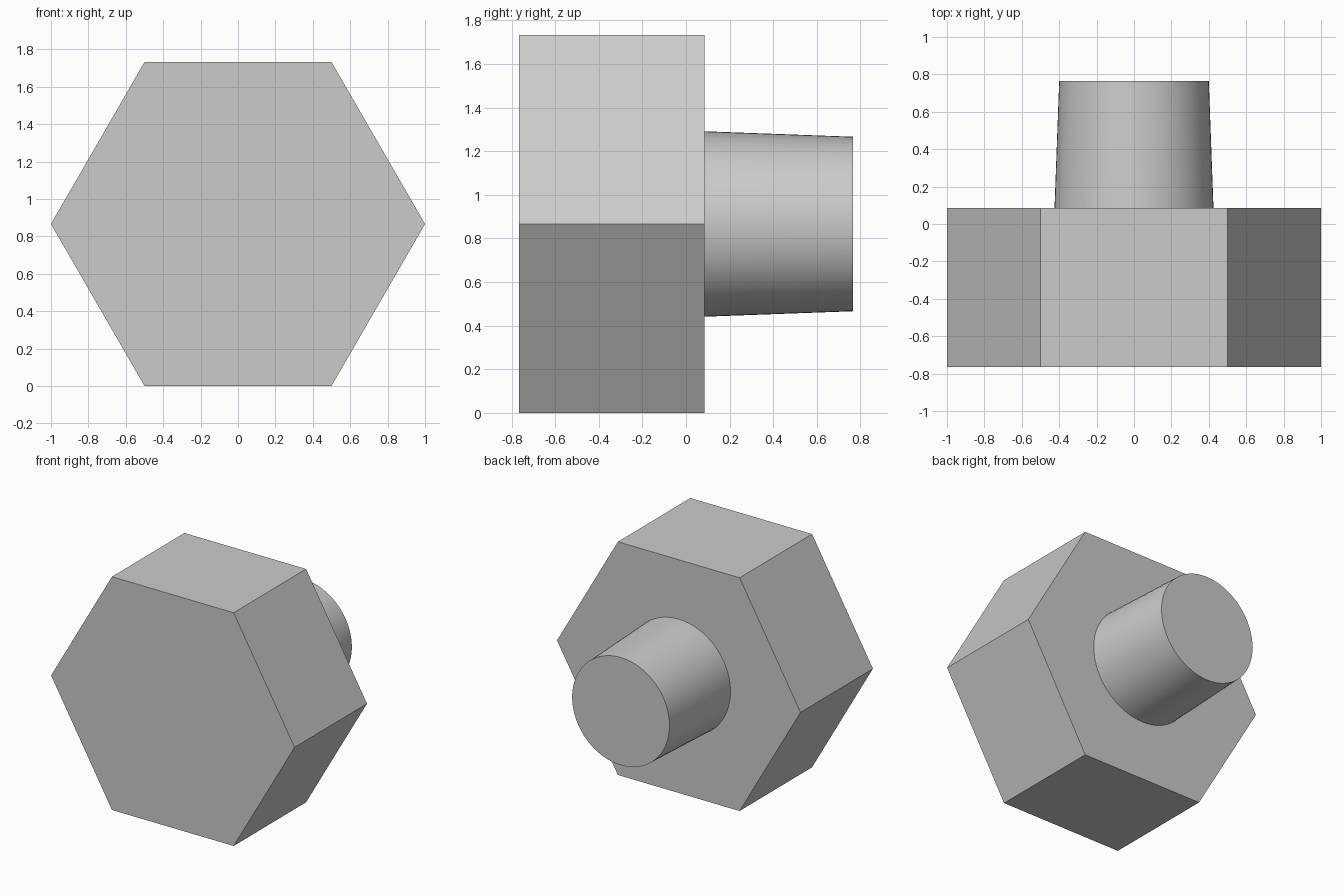
import bpy
import bmesh
from math import cos, sin, tau, sqrt

cube = bpy.data.objects.get("Cube")
if cube:
    bpy.data.objects.remove(cube, do_unlink=True)

CENTRE_Z = sqrt(3) / 2
FRONT, SHOULDER, BACK = -0.765, 0.085, 0.765

grey = bpy.data.materials.new("light grey")
grey.use_nodes = True
colour = (0.6, 0.6, 0.6, 1)
grey.diffuse_color = colour
grey.node_tree.nodes["Principled BSDF"].inputs["Base Color"].default_value = colour


def prism(name, sides, y0, r0, y1, r1):
    """Closed prism along y, tapering from radius r0 to r1."""
    bm = bmesh.new()
    rings = [[bm.verts.new((r * cos(tau * i / sides), y, CENTRE_Z + r * sin(tau * i / sides)))
              for i in range(sides)] for y, r in ((y0, r0), (y1, r1))]
    for ring in rings:
        bm.faces.new(ring)
    for i in range(sides):
        j = (i + 1) % sides
        bm.faces.new((rings[0][i], rings[0][j], rings[1][j], rings[1][i]))
    bmesh.ops.recalc_face_normals(bm, faces=bm.faces)
    mesh = bpy.data.meshes.new(name)
    bm.to_mesh(mesh)
    bm.free()
    mesh.materials.append(grey)
    obj = bpy.data.objects.new(name, mesh)
    bpy.context.collection.objects.link(obj)
    return obj


# Hexagonal head, flat side down
prism("hex_head", 6, FRONT, 1, SHOULDER, 1)

# Slightly tapered round shank, seated in the head
shank = prism("tapered_shank", 64, SHOULDER, 0.425, BACK, 0.4)
bpy.ops.object.select_all(action="DESELECT")
shank.select_set(True)
bpy.context.view_layer.objects.active = shank
bpy.ops.object.shade_smooth_by_angle()
